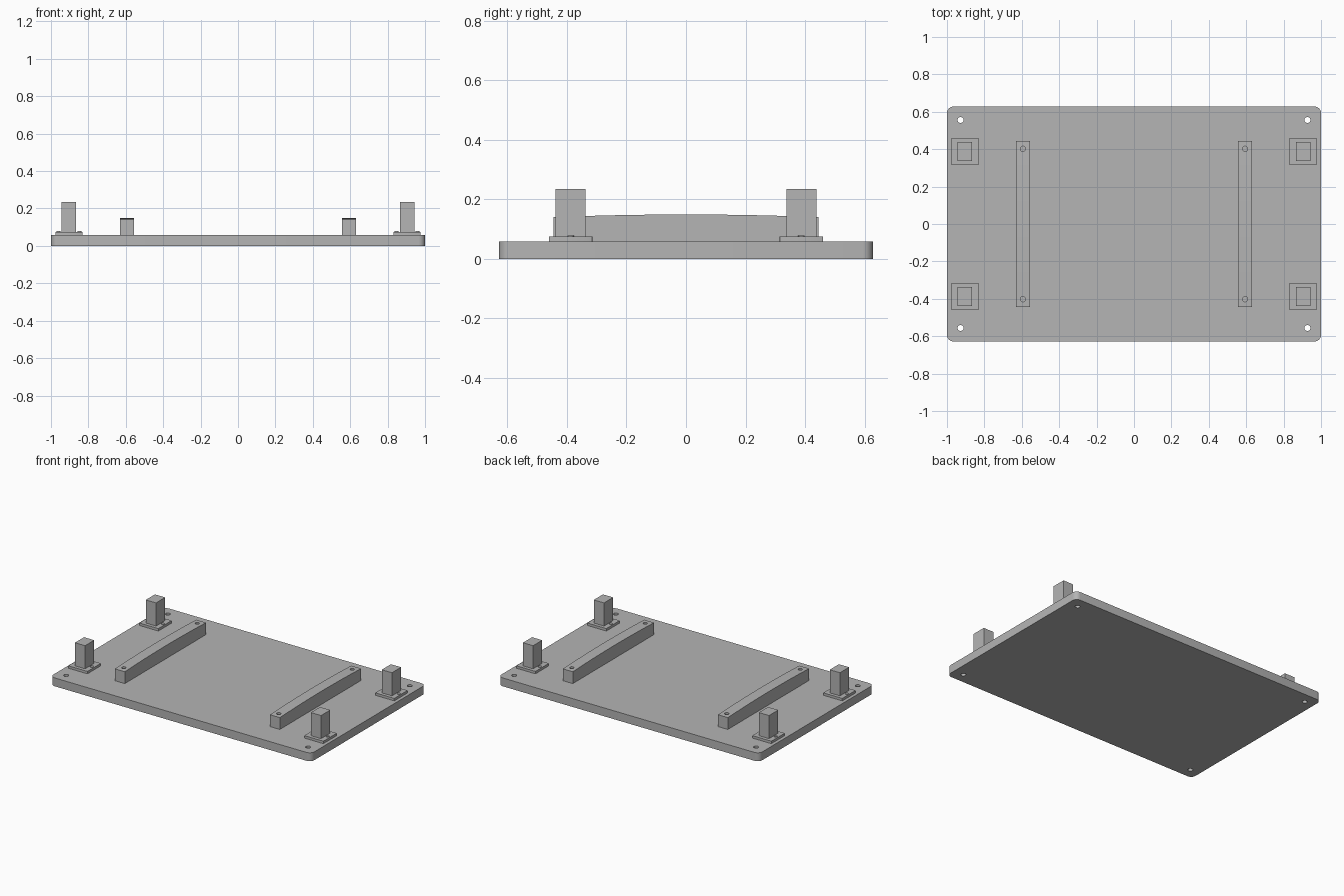
import bpy, bmesh, math

if "Cube" in bpy.data.objects:
    bpy.data.objects.remove(bpy.data.objects["Cube"])

grey = bpy.data.materials.new("plain grey")
grey.diffuse_color = (0.46, 0.46, 0.46, 1)
grey.use_nodes = True
grey.node_tree.nodes["Principled BSDF"].inputs["Base Color"].default_value = grey.diffuse_color


def finish(bm, name):
    bmesh.ops.recalc_face_normals(bm, faces=bm.faces)
    mesh = bpy.data.meshes.new(name)
    bm.to_mesh(mesh)
    bm.free()
    mesh.materials.append(grey)
    ob = bpy.data.objects.new(name, mesh)
    bpy.context.collection.objects.link(ob)
    return ob


def prism(name, outline, axis_vec):
    """Extrude a closed outline along a vector."""
    bm = bmesh.new()
    face = bm.faces.new([bm.verts.new(p) for p in outline])
    out = bmesh.ops.extrude_face_region(bm, geom=[face], use_keep_orig=True)
    verts = [g for g in out["geom"] if isinstance(g, bmesh.types.BMVert)]
    bmesh.ops.translate(bm, verts=verts, vec=axis_vec)
    return finish(bm, name)


def rounded_rect(cx, cy, hx, hy, r, z, n=6):
    pts = []
    for k, (sx, sy) in enumerate([(1, 1), (-1, 1), (-1, -1), (1, -1)]):
        for i in range(n + 1):
            a = math.pi / 2 * (k + i / n)
            pts.append((cx + sx * (hx - r) + r * math.cos(a),
                        cy + sy * (hy - r) + r * math.sin(a), z))
    return pts


def cylinder(name, x, y, r, z0, z1, n=24):
    ring = [(x + r * math.cos(2 * math.pi * i / n),
             y + r * math.sin(2 * math.pi * i / n), z0) for i in range(n)]
    return prism(name, ring, (0, 0, z1 - z0))


def drill(ob, points, r, z0, z1):
    for x, y in points:
        cutter = cylinder("hole_cutter", x, y, r, z0, z1)
        cutter.hide_render = True
        mod = ob.modifiers.new("hole", 'BOOLEAN')
        mod.operation = 'DIFFERENCE'
        mod.solver = 'EXACT'
        mod.object = cutter
        bpy.context.view_layer.objects.active = ob
        bpy.ops.object.modifier_apply(modifier=mod.name)
        bpy.data.objects.remove(cutter)


def smooth(ob):
    bpy.ops.object.select_all(action='DESELECT')
    ob.select_set(True)
    bpy.context.view_layer.objects.active = ob
    bpy.ops.object.shade_smooth_by_angle(angle=math.radians(30))


SIDES = [(sx, sy) for sx in (-1, 1) for sy in (-1, 1)]

# Base board with rounded corners and four through holes
board = prism("base_board", rounded_rect(0, 0, 1.0, 0.628, 0.035, 0), (0, 0, 0.058))
drill(board, [(sx * 0.927, sy * 0.556) for sx, sy in SIDES], 0.016, -0.05, 0.12)
smooth(board)

# Cross bars with a gently arched top and a blind hole at each end
for sx in (-1, 1):
    x0 = sx * 0.594 - 0.038
    outline = [(x0, -0.445, 0.058), (x0, 0.445, 0.058)]
    for i in range(17):
        y = 0.445 - 0.89 * i / 16
        outline.append((x0, y, 0.149 - 0.009 * (y / 0.445) ** 2))
    bar = prism("cross_bar", outline, (0.076, 0, 0))
    drill(bar, [(sx * 0.594, sy * 0.402) for sy in (-1, 1)], 0.014, 0.085, 0.2)
    smooth(bar)

# Corner posts on screwed flanges
for sx, sy in SIDES:
    x, y = sx * 0.904, sy * 0.388
    flange = prism("post_flange", rounded_rect(x, y, 0.073, 0.073, 0.004, 0.058, 2), (0, 0, 0.017))
    smooth(flange)
    prism("post", [(x - 0.039, y - 0.05, 0.075), (x + 0.039, y - 0.05, 0.075),
                   (x + 0.039, y + 0.05, 0.075), (x - 0.039, y + 0.05, 0.075)], (0, 0, 0.16))
    for s in (-1, 1):
        smooth(cylinder("flange_screw", x + s * 0.056, y, 0.011, 0.07, 0.079, 16))
